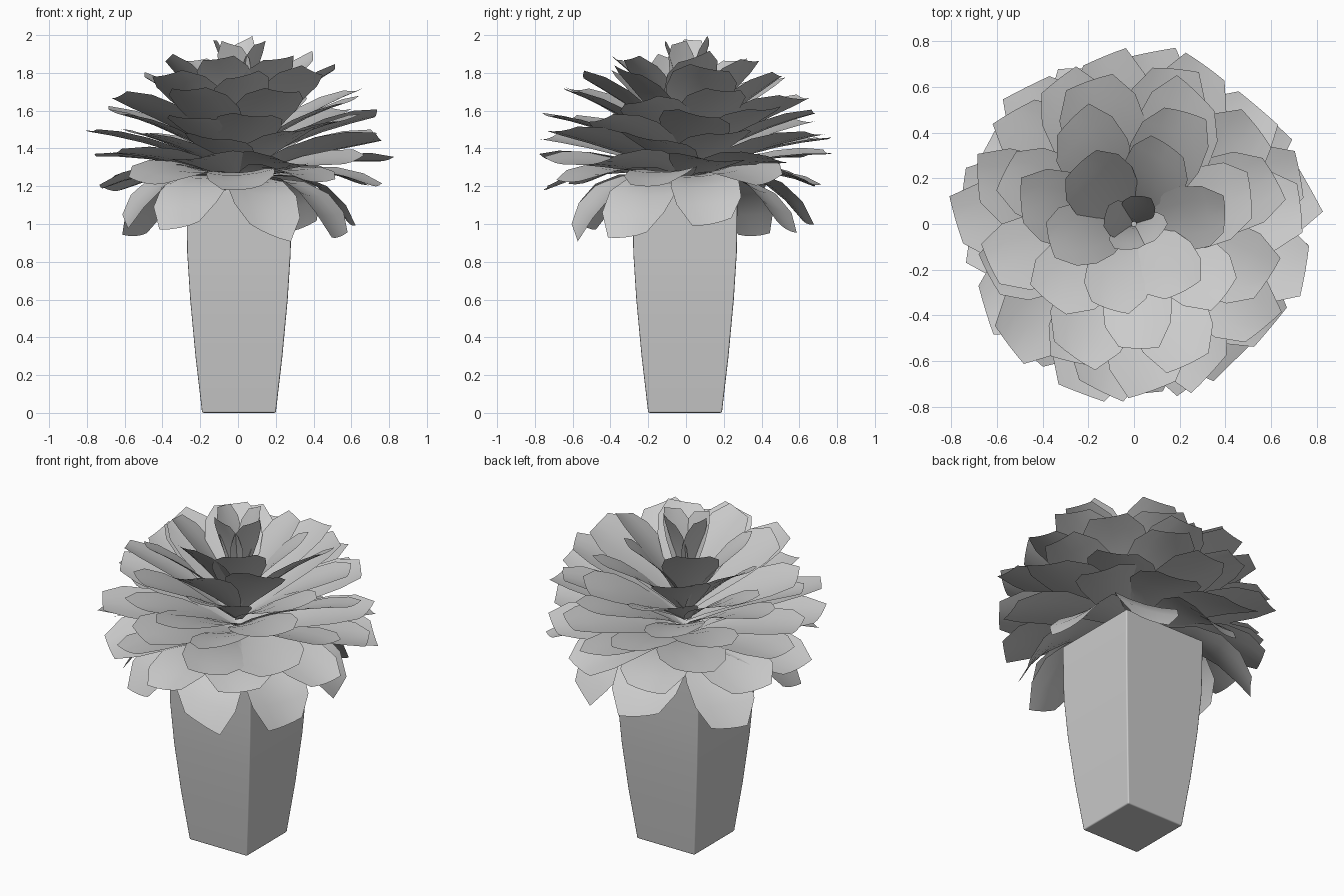
import bpy, bmesh, math, random
from mathutils import Vector

random.seed(12)
cube = bpy.data.objects.get("Cube")
if cube:
    bpy.data.objects.remove(cube)

grey = bpy.data.materials.new("plain_grey")
grey.use_nodes = True
colour = (0.6, 0.6, 0.6, 1)
grey.diffuse_color = colour
grey.node_tree.nodes["Principled BSDF"].inputs["Base Color"].default_value = colour


def finish(name, bm):
    mesh = bpy.data.meshes.new(name)
    bm.to_mesh(mesh)
    bm.free()
    mesh.materials.append(grey)
    for face in mesh.polygons:
        face.use_smooth = True
    obj = bpy.data.objects.new(name, mesh)
    bpy.context.collection.objects.link(obj)
    return obj


# Square pot, swelling towards the rim, with softened edges
bm = bmesh.new()
profile = [(0, 0.195), (0.3, 0.23), (0.6, 0.258), (0.85, 0.274), (1.18, 0.278)]
loops = [[bm.verts.new((0.005 + sx * h, sy * h - 0.005, z))
          for sx, sy in ((-1, -1), (1, -1), (1, 1), (-1, 1))] for z, h in profile]
for low, high in zip(loops, loops[1:]):
    for i in range(4):
        j = (i + 1) % 4
        bm.faces.new((low[i], low[j], high[j], high[i]))
bm.faces.new(reversed(loops[0]))
bm.faces.new(loops[-1])
pot = finish("pot", bm)
bevel = pot.modifiers.new("soft_edges", 'BEVEL')
bevel.width = 0.008
bevel.segments = 2
bevel.harden_normals = True

# Leaf outline: distance along the leaf and share of the full width
OUTLINE = [(0, 0.15), (0.2, 0.5), (0.42, 0.82), (0.64, 1), (0.84, 0.95), (1, 0.58)]


def add_leaf(bm, azimuth, root, tip, bow, width):
    """One cupped leaf along an arched path from the stem to its blunt, slanted tip."""
    root, tip = Vector(root), Vector(tip)
    chord = tip - root
    normal = Vector((-chord.y, chord.x)).normalized()
    control = (root + tip) / 2 + normal * bow
    out = Vector((math.cos(azimuth), math.sin(azimuth), 0))
    side = Vector((-out.y, out.x, 0))
    up = Vector((0, 0, 1))
    skew = random.uniform(-0.05, 0.05)
    roll = random.uniform(-0.25, 0.25)
    rows = []
    for along, share in OUTLINE:
        row = []
        for s in (-1, -0.5, 0, 0.5, 1):
            t = along * (1 + skew * s)
            p = root * (1 - t) ** 2 + control * 2 * t * (1 - t) + tip * t * t
            half = width / 2 * share
            p = p + normal * half * (0.12 * s * s + roll * s)
            row.append(bm.verts.new(out * p.x + up * p.y + side * half * s))
        rows.append(row)
    for a, b in zip(rows, rows[1:]):
        for i in range(4):
            bm.faces.new((a[i], b[i], b[i + 1], a[i + 1]))


# Leaf rings from the crown down the short stem:
# count, first angle, root height, tip radius, tip height, bow, width, spread
RINGS = [
    (4, 75, 1.52, 0.12, 1.965, 0.04, 0.16, 0.02),
    (6, 10, 1.43, 0.38, 1.88, 0.06, 0.3, 0.025),
    (7, 70, 1.38, 0.52, 1.79, 0.07, 0.32, 0.03),
    (8, 20, 1.33, 0.63, 1.68, 0.07, 0.34, 0.035),
    (9, 0, 1.29, 0.7, 1.57, 0.07, 0.35, 0.04),
    (9, 20, 1.25, 0.755, 1.46, 0.06, 0.36, 0.035),
    (9, 8, 1.23, 0.765, 1.35, 0.07, 0.37, 0.03),
    (9, 30, 1.22, 0.74, 1.19, 0.14, 0.38, 0.035),
    (8, -75, 1.22, 0.62, 0.96, 0.27, 0.38, 0.045),
]
for n, (count, first, root, radius, height, bow, width, spread) in enumerate(RINGS, 1):
    bm = bmesh.new()
    for k in range(count):
        azimuth = math.radians(first + 360 * k / count) + random.uniform(-3, 3) * spread
        tip = (radius + random.uniform(-spread, spread), height + random.uniform(-spread, spread))
        add_leaf(bm, azimuth, (0.01, root), tip, bow, width * random.uniform(0.92, 1.1))
    finish(f"leaf_ring_{n}", bm)
